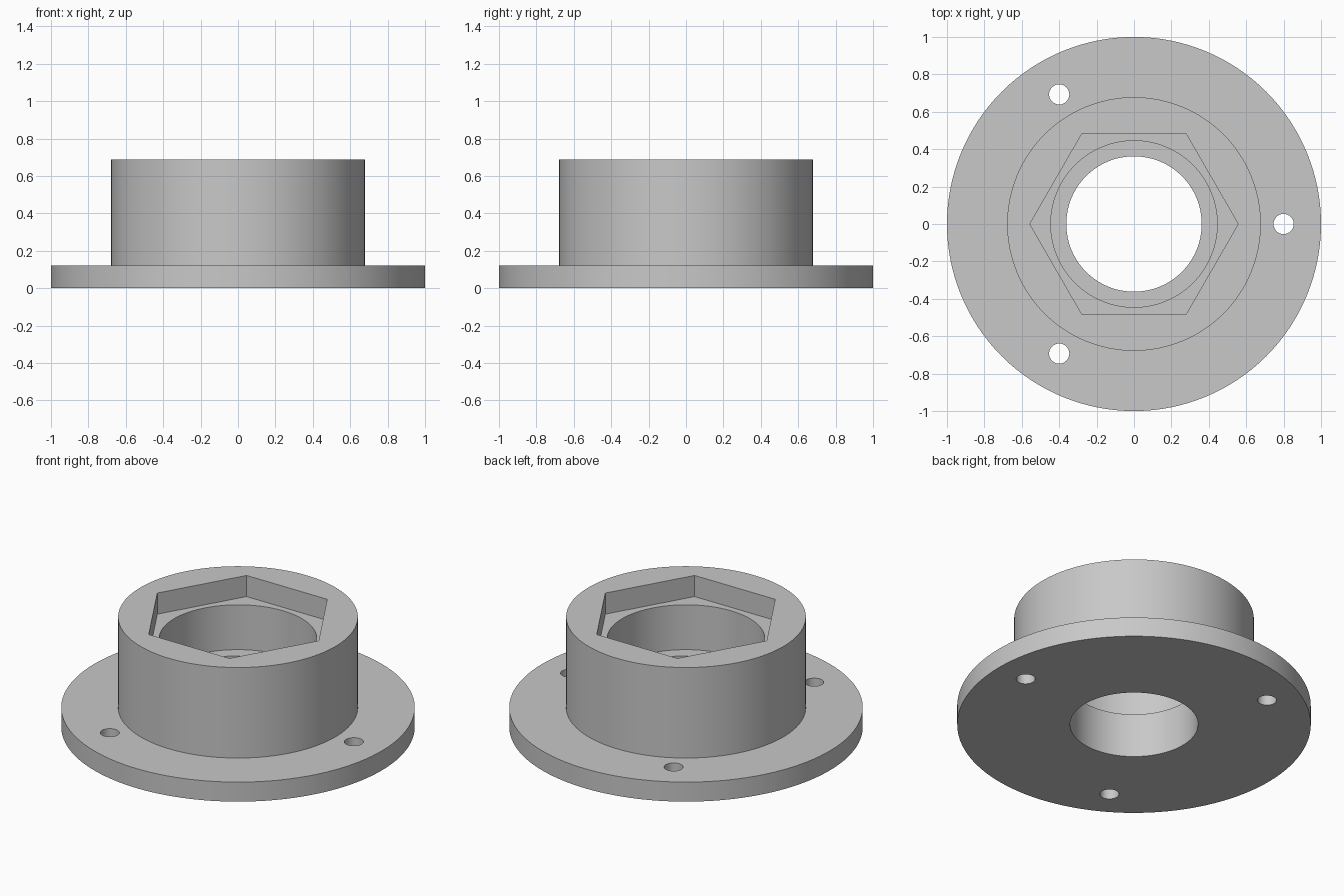
import bpy, bmesh, math

if "Cube" in bpy.data.objects:
    bpy.data.objects.remove(bpy.data.objects["Cube"])

SEGMENTS = 128

grey = bpy.data.materials.new("plain grey")
grey.diffuse_color = (0.58, 0.58, 0.58, 1)
grey.use_nodes = True
grey.node_tree.nodes["Principled BSDF"].inputs["Base Color"].default_value = grey.diffuse_color


def lathe(name, profile):
    """Revolve a closed (radius, height) outline about z."""
    bm = bmesh.new()
    rings = []
    for i in range(SEGMENTS):
        a = 2 * math.pi * i / SEGMENTS
        rings.append([bm.verts.new((r * math.cos(a), r * math.sin(a), z)) for r, z in profile])
    n = len(profile)
    for i in range(SEGMENTS):
        r0, r1 = rings[i], rings[(i + 1) % SEGMENTS]
        for j in range(n):
            k = (j + 1) % n
            bm.faces.new((r0[j], r1[j], r1[k], r0[k]))
    bmesh.ops.recalc_face_normals(bm, faces=bm.faces)
    mesh = bpy.data.meshes.new(name)
    bm.to_mesh(mesh)
    bm.free()
    mesh.materials.append(grey)
    obj = bpy.data.objects.new(name, mesh)
    bpy.context.collection.objects.link(obj)
    return obj


def cut(target, sides, radius, x, y, z0, z1):
    """Subtract an upright prism from the target."""
    bpy.ops.mesh.primitive_cylinder_add(vertices=sides, radius=radius, depth=z1 - z0,
                                        location=(x, y, (z0 + z1) / 2))
    cutter = bpy.context.object
    cutter.name = "cutter"
    cutter.hide_render = True
    if sides == 6:
        # hexagon corners point along x
        cutter.rotation_euler.z = math.radians(30)
    cutter.data.materials.append(grey)
    mod = target.modifiers.new("cut", 'BOOLEAN')
    mod.operation = 'DIFFERENCE'
    mod.solver = 'EXACT'
    mod.object = cutter
    bpy.context.view_layer.objects.active = target
    bpy.ops.object.modifier_apply(modifier=mod.name)
    bpy.data.objects.remove(cutter, do_unlink=True)


# Flange and hub with a stepped central bore
body = lathe("flanged_hub", [(0.362, 0), (1, 0), (1, 0.122), (0.678, 0.122), (0.678, 0.687),
                             (0.445, 0.687), (0.445, 0.275), (0.362, 0.275)])

# Hexagonal socket in the hub top
cut(body, 6, 0.557, 0, 0, 0.555, 0.9)

# Three bolt holes through the flange
for i in range(3):
    a = math.radians(120 * i)
    cut(body, 32, 0.054, 0.8 * math.cos(a), 0.8 * math.sin(a), -0.1, 0.3)

# Smooth round walls, crisp edges
bpy.ops.object.select_all(action='DESELECT')
body.select_set(True)
bpy.context.view_layer.objects.active = body
bpy.ops.object.shade_smooth_by_angle(angle=math.radians(30))
